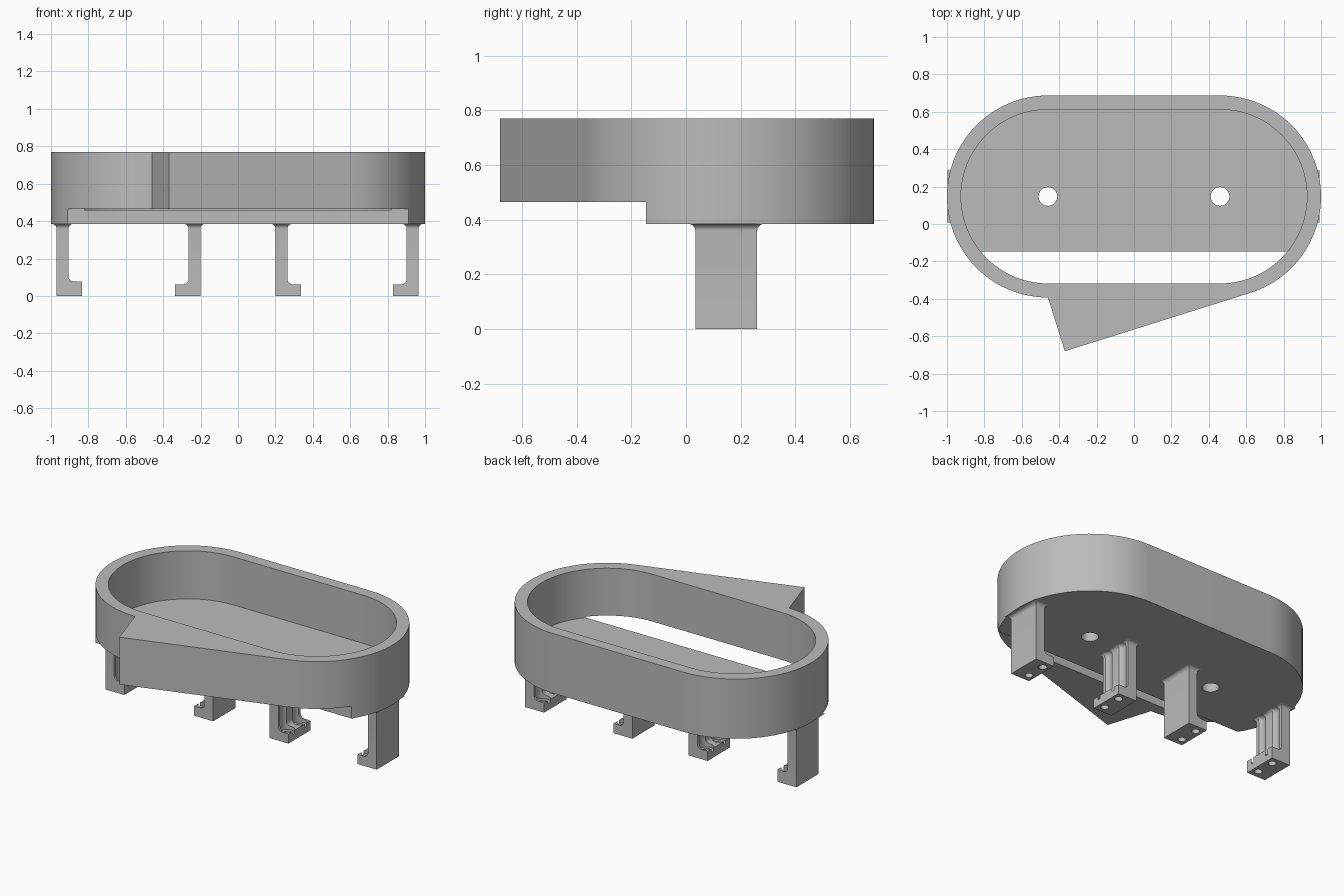
import bpy, bmesh
from math import sin, cos, pi, sqrt, radians, atan2, asin, hypot
from mathutils import Vector

if "Cube" in bpy.data.objects:
    bpy.data.objects.remove(bpy.data.objects["Cube"], do_unlink=True)

grey = bpy.data.materials.new("plain grey")
grey.use_nodes = True
colour = (0.5, 0.5, 0.5, 1)
grey.diffuse_color = colour
grey.node_tree.nodes["Principled BSDF"].inputs["Base Color"].default_value = colour

CY = 0.147             # centre line of the tray
END = 0.46             # centre of each rounded end
OUTER, INNER = 0.54, 0.465
BASE, FLOOR, STEP, TOP = 0.385, 0.46, 0.465, 0.77


def loft(name, loops):
    """Solid through a stack of matching closed loops, capped at both ends."""
    bm = bmesh.new()
    rings = [[bm.verts.new(p) for p in loop] for loop in loops]
    n = len(rings[0])
    for a, b in zip(rings, rings[1:]):
        for i in range(n):
            j = (i + 1) % n
            bm.faces.new((a[i], a[j], b[j], b[i]))
    bm.faces.new(rings[0][::-1])
    bm.faces.new(rings[-1])
    bmesh.ops.recalc_face_normals(bm, faces=bm.faces)
    mesh = bpy.data.meshes.new(name)
    bm.to_mesh(mesh)
    bm.free()
    mesh.materials.append(grey)
    ob = bpy.data.objects.new(name, mesh)
    bpy.context.collection.objects.link(ob)
    return ob


def prism(name, outline, z0, z1):
    return loft(name, [[(x, y, z) for x, y in outline] for z in (z0, z1)])


def arc(cx, cy, r, a0, a1, n):
    return [(cx + r * cos(a0 + (a1 - a0) * i / n),
             cy + r * sin(a0 + (a1 - a0) * i / n)) for i in range(n + 1)]


def circle(cx, cy, r, n=32):
    return arc(cx, cy, r, 0, 2 * pi, n)[:-1]


def rect(x0, x1, y0, y1):
    return [(x0, y0), (x1, y0), (x1, y1), (x0, y1)]


def combine(ob, other, operation):
    mod = ob.modifiers.new(operation.lower(), "BOOLEAN")
    mod.operation, mod.solver, mod.object = operation, "EXACT", other
    bpy.ops.object.select_all(action="DESELECT")
    bpy.context.view_layer.objects.active = ob
    ob.select_set(True)
    bpy.ops.object.modifier_apply(modifier=mod.name)
    bpy.data.objects.remove(other, do_unlink=True)


def smooth(ob):
    bpy.ops.object.select_all(action="DESELECT")
    bpy.context.view_layer.objects.active = ob
    ob.select_set(True)
    bpy.ops.object.shade_smooth_by_angle(angle=radians(30))


# Tray: rounded outline with a pointed spout tangent to the right-hand end
tip = Vector((-0.37, -0.68))
to_end = Vector((END, CY)) - tip
slope = atan2(to_end.y, to_end.x) - asin(OUTER / to_end.length)
outline = (arc(END, CY, OUTER, slope - pi / 2, pi / 2, 40)
           + arc(-END, CY, OUTER, pi / 2, 3 * pi / 2, 48) + [tuple(tip)])
tray = prism("tray", outline, BASE, TOP)

# Hollow, open front step and drain holes
hollow = (arc(END, CY, INNER, -pi / 2, pi / 2, 48)
          + arc(-END, CY, INNER, pi / 2, 3 * pi / 2, 48))
combine(tray, prism("hollow_cutter", hollow, FLOOR, 1), "DIFFERENCE")
combine(tray, prism("step_cutter", rect(-2, 2, -1, -CY), 0.2, STEP), "DIFFERENCE")
for x in (-END, END):
    combine(tray, prism("drain_cutter", circle(x, CY, 0.05), 0.2, 0.6), "DIFFERENCE")
smooth(tray)

# Legs: post with a flared top, a foot, screw holes and driver grooves
THICK, REACH, HALF, FLARE = 0.063, 0.072, 0.113, 0.026
flare = [(FLARE * (1 - cos(a)), BASE - FLARE + FLARE * sin(a))
         for a in (i * pi / 16 for i in range(9))]


def make_leg(name, face, side, foot_height):
    def post_loop(grow, z):
        return [(face + side * u, y, z) for u, y in
                rect(-THICK - grow, grow, CY - HALF - grow, CY + HALF + grow)]
    leg = loft(name, [post_loop(0, 0)] + [post_loop(g, z) for g, z in flare])

    # Foot with a filleted inner corner
    r = 0.028
    fillet = arc(r, foot_height + r, r, 3 * pi / 2, pi, 8)
    profile = [(-THICK / 2, 0), (REACH, 0), (REACH, foot_height)] + fillet
    profile.append((-THICK / 2, foot_height + r))
    foot = loft("foot", [[(face + side * u, y, z) for u, z in profile]
                         for y in (CY - HALF, CY + HALF)])
    combine(leg, foot, "UNION")

    # Grooves narrow along the flare; smaller holes go through the foot
    x = face + side * 0.03
    for y in (CY - 0.063, CY + 0.063):
        sections = [(0, 0.04)] + flare + [(FLARE, BASE + 0.05)]
        groove = loft("groove_cutter", [[(px, py, z) for px, py in circle(x, y, 0.043 - g)]
                                        for g, z in sections])
        combine(leg, groove, "DIFFERENCE")
        combine(leg, prism("screw_cutter", circle(x, y, 0.024, 24), -0.1, 0.1), "DIFFERENCE")
    smooth(leg)


make_leg("outer_right_leg", -0.907, 1, 0.078)
make_leg("inner_right_leg", -0.264, -1, 0.062)
make_leg("inner_left_leg", 0.264, 1, 0.062)
make_leg("outer_left_leg", 0.902, -1, 0.062)
